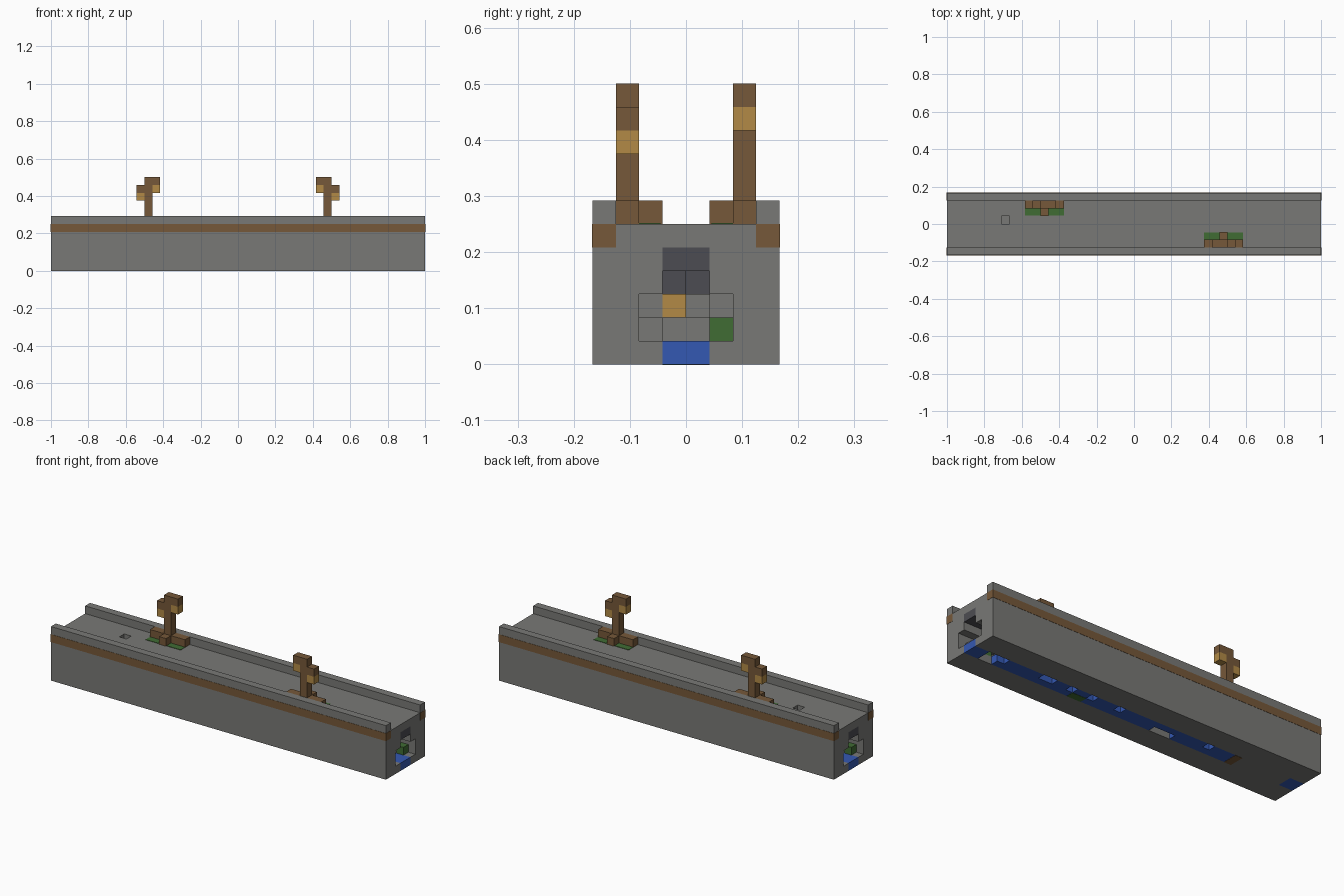
import bpy
import bmesh

old = bpy.data.objects.get("Cube")
if old:
    bpy.data.objects.remove(old, do_unlink=True)

U = 1 / 24  # one block
HALF = 24   # half length in blocks


def material(name, r, g, b):
    m = bpy.data.materials.new(name)
    m.use_nodes = True
    m.diffuse_color = (r, g, b, 1)
    bsdf = m.node_tree.nodes["Principled BSDF"]
    bsdf.inputs["Base Color"].default_value = (r, g, b, 1)
    bsdf.inputs["Roughness"].default_value = 0.9
    return m


STONE = material("stone_grey", 0.19, 0.19, 0.18)
DARK = material("dark_stone", 0.073, 0.073, 0.085)
WOOD = material("wood_brown", 0.18, 0.098, 0.041)
LAMP = material("lamp_yellow", 0.445, 0.254, 0.061)
MOSS = material("moss_green", 0.051, 0.15, 0.034)
WATER = material("water_blue", 0.034, 0.098, 0.445)


def make(name, bm, mat):
    bmesh.ops.recalc_face_normals(bm, faces=bm.faces)
    mesh = bpy.data.meshes.new(name)
    bm.to_mesh(mesh)
    bm.free()
    mesh.materials.append(mat)
    ob = bpy.data.objects.new(name, mesh)
    bpy.context.collection.objects.link(ob)
    return ob


def box(name, x, y, z, mat, turn=1):
    """Box from (low, high) ranges in blocks; turn=-1 rotates it half a turn."""
    bm = bmesh.new()
    bmesh.ops.create_cube(bm, size=1)
    for v in bm.verts:
        p = [r[0] if c < 0 else r[1] for c, r in zip(v.co, (x, y, z))]
        v.co = (p[0] * U * turn, p[1] * U * turn, p[2] * U)
    return make(name, bm, mat)


def cell(name, x, y, z, mat, turn=1, nx=1, ny=1, nz=1):
    return box(name, (x, x + nx), (y, y + ny), (z, z + nz), mat, turn)


# Stone body: half of the cross-section, mirrored and extruded along x
half = [(1, 5), (1, 3), (2, 3), (2, 1), (1, 1), (1, 0), (4, 0), (4, 7), (3, 7), (3, 6)]
outline = half + [(-y, z) for y, z in reversed(half)]
bm = bmesh.new()
section = bm.faces.new([bm.verts.new((-1, y * U, z * U)) for y, z in outline])
ext = bmesh.ops.extrude_face_region(bm, geom=[section])
new_verts = [g for g in ext["geom"] if isinstance(g, bmesh.types.BMVert)]
bmesh.ops.translate(bm, verts=new_verts, vec=(2, 0, 0))
if section.is_valid and len(section.edges[0].link_faces) > 2:
    bm.faces.remove(section)
body = make("bridge_body", bm, STONE)

# Small pit in the deck
cutter = box("pit_cutter", (-17, -16), (0, 1), (5.1, 7), STONE)
cutter.hide_render = True
mod = body.modifiers.new("pit", 'BOOLEAN')
mod.operation = 'DIFFERENCE'
mod.solver = 'EXACT'
mod.object = cutter
bpy.context.view_layer.objects.active = body
bpy.ops.object.modifier_apply(modifier="pit")
bpy.data.objects.remove(cutter, do_unlink=True)

# Dark ceiling of the tunnel
box("tunnel_ceiling", (-HALF, HALF), (-1, 1), (4, 5), DARK)


# Water channel in the floor, as two strips with gaps
def strip(name, y, gaps):
    start = -15
    for lo, hi in gaps + [(HALF, HALF)]:
        if lo > start:
            box(name, (start, lo), (y, y + 1), (0, 1), WATER)
        start = hi


strip("water_near", 0, [(-11, -10), (2, 3), (6, 7), (9, 10), (12, 14), (19, 22)])
strip("water_far", -1, [(-6, -3), (20, 22)])
box("water_end", (-HALF, -22), (-1, 1), (0, 1), WATER)
box("floor_slab", (-22, -15), (-1, 1), (0, 1), STONE)
box("floor_beam", (-15, -14), (-1, 1), (-0.03, 0), WOOD)
box("floor_moss", (7, 9), (-1, 0), (-0.03, 0), MOSS)

for turn in (1, -1):
    # Wooden band along the side, showing on both ends
    e = HALF + 0.03
    box("side_band", (-e, e), (3, 4.03), (5, 6), WOOD, turn)

    # Lamp post with two lanterns, on a wooden foot
    box("lamp_foot", (-14, -9), (2, 3), (6, 7), WOOD, turn)
    cell("lamp_step", -12, 1, 6, WOOD, turn)
    box("moss_patch", (-14, -9), (1.1, 2), (6, 6.05), MOSS, turn)
    cell("lamp_post", -12, 2, 7, WOOD, turn, nz=5)
    cell("lamp_top", -11, 2, 11, WOOD, turn)
    cell("lamp_arm", -13, 2, 10, WOOD, turn)
    cell("lantern_high", -11, 2, 10, LAMP, turn)
    cell("lantern_low", -13, 2, 9, LAMP, turn)

    # Blocks standing at different depths inside the tunnel mouth
    cell("rubble", 22, -2, 1, STONE, turn)
    cell("mossy_block", 20, -2, 1, MOSS, turn, nx=2)
    cell("rubble", 19, -2, 2, STONE, turn, nx=2)
    cell("tunnel_lantern", 20, -1, 2, LAMP, turn)
    cell("rubble", 16, 0, 2, STONE, turn, nx=2)
    cell("rubble", 20, 1, 2, STONE, turn)
    cell("rubble", 17, -1, 1, STONE, turn, nx=2, ny=2)
    cell("mossy_block", 22, 1, 1, MOSS, turn)
    cell("dark_block", 19, -1, 3, DARK, turn)
    cell("dark_block", 16, 0, 3, DARK, turn)
